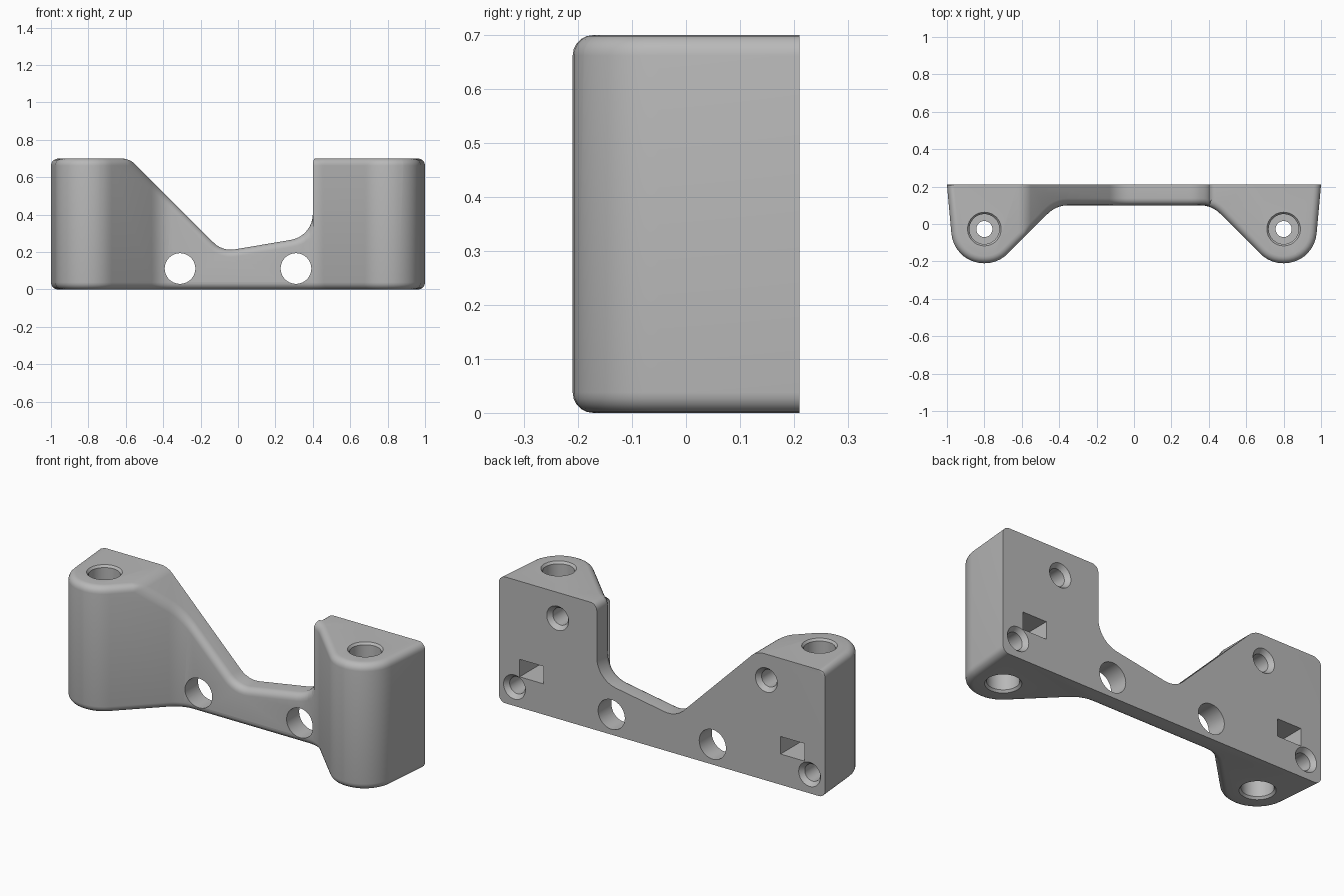
import bpy, bmesh, math
from mathutils import Vector, Matrix

if "Cube" in bpy.data.objects:
    bpy.data.objects.remove(bpy.data.objects["Cube"])

HEIGHT, BACK, ROUND = 0.7, 0.21, 0.038

grey = bpy.data.materials.new("plain_grey")
grey.use_nodes = True
colour = (0.48, 0.48, 0.48, 1)
grey.diffuse_color = colour
grey.node_tree.nodes["Principled BSDF"].inputs["Base Color"].default_value = colour


def filleted(corners):
    """Outline through (a, b, radius) corners, with arcs where radius > 0."""
    out = []
    n = len(corners)
    for i, (a, b, r) in enumerate(corners):
        p = Vector((a, b))
        if r == 0:
            out.append(p)
            continue
        u = (Vector(corners[i - 1][:2]) - p).normalized()
        v = (Vector(corners[(i + 1) % n][:2]) - p).normalized()
        half = u.angle(v) / 2
        centre = p + (u + v).normalized() * (r / math.sin(half))
        start = p + u * (r / math.tan(half)) - centre
        end = p + v * (r / math.tan(half)) - centre
        sweep = start.angle_signed(end)
        steps = max(3, round(abs(sweep) / math.radians(9)))
        for k in range(steps + 1):
            out.append(centre + Matrix.Rotation(-sweep * k / steps, 2) @ start)
    return out


def finish(name, bm):
    bmesh.ops.remove_doubles(bm, verts=bm.verts[:], dist=1e-5)
    bmesh.ops.recalc_face_normals(bm, faces=bm.faces[:])
    mesh = bpy.data.meshes.new(name)
    bm.to_mesh(mesh)
    bm.free()
    obj = bpy.data.objects.new(name, mesh)
    bpy.context.collection.objects.link(obj)
    mesh.materials.append(grey)
    return obj


def prism(name, points, push):
    bm = bmesh.new()
    face = bm.faces.new([bm.verts.new(p) for p in points])
    ext = bmesh.ops.extrude_face_region(bm, geom=[face])
    bmesh.ops.translate(bm, vec=push, verts=[g for g in ext["geom"]
                                             if isinstance(g, bmesh.types.BMVert)])
    return finish(name, bm)


def lathe(name, profile, place):
    """Solid turned from (radius, height) points that start and end on the axis."""
    bm = bmesh.new()
    verts = [bm.verts.new((r, 0, z)) for r, z in profile]
    edges = [bm.edges.new(pair) for pair in zip(verts, verts[1:])]
    bmesh.ops.spin(bm, geom=verts + edges, axis=(0, 0, 1), cent=(0, 0, 0),
                   angle=math.tau, steps=40)
    bmesh.ops.transform(bm, matrix=place, verts=bm.verts[:])
    return finish(name, bm)


def combine(target, tool, operation):
    mod = target.modifiers.new(operation, "BOOLEAN")
    mod.operation, mod.object, mod.solver = operation, tool, "EXACT"
    bpy.context.view_layer.objects.active = target
    bpy.ops.object.modifier_apply(modifier=mod.name)
    bpy.data.objects.remove(tool)


# Plan outline: two rounded bosses joined by a thin web
half = [(-1, BACK, 0), (-0.962, -0.21, 0.175), (-0.726, -0.21, 0.175), (-0.416, 0.1, 0.15)]
plan = filleted(half + [(-x, y, r) for x, y, r in reversed(half)])
bracket = prism("mounting_bracket", [(p.x, p.y, 0) for p in plan], (0, 0, HEIGHT))

# Front outline: sloped shoulder on one side, upright step on the other
front = filleted([(-1.1, 0, 0), (1.1, 0, 0), (1.1, HEIGHT, 0), (0.4, HEIGHT, 0),
                  (0.4, 0.285, 0.14), (-0.083, 0.203, 0.13), (-0.58, HEIGHT, 0),
                  (-1.1, HEIGHT, 0)])
outline = prism("front_outline", [(p.x, -0.5, p.y) for p in front], (0, 1, 0))
combine(bracket, outline, "INTERSECT")

# Round every sharp edge except those around the flat back
bm = bmesh.new()
bm.from_mesh(bracket.data)
bmesh.ops.remove_doubles(bm, verts=bm.verts[:], dist=1e-4)
sharp = [e for e in bm.edges
         if len(e.link_faces) == 2 and e.calc_face_angle(0) > math.radians(30)
         and not all(v.co.y > BACK - 1e-3 for v in e.verts)]
bmesh.ops.bevel(bm, geom=sharp, offset=ROUND, offset_type="OFFSET", segments=5,
                profile=0.5, affect="EDGES", clamp_overlap=False)
bm.to_mesh(bracket.data)
bm.free()


def facing_back(x, z):
    return Matrix.Translation((x, BACK, z)) @ Matrix.Rotation(-math.pi / 2, 4, "X")


for side in (-1, 1):
    # Upright bore, widened at both ends
    rim, bore, pin = 0.09, 0.08, 0.043
    combine(bracket, lathe("upright_bore", [
        (0, -0.02), (rim, -0.02), (rim, 0), (bore, 0.012), (bore, 0.13), (pin, 0.13),
        (pin, 0.45), (bore, 0.45), (bore, HEIGHT - 0.012), (rim, HEIGHT),
        (rim, HEIGHT + 0.02), (0, HEIGHT + 0.02)],
        Matrix.Translation((side * 0.8, -0.027, 0))), "DIFFERENCE")

    # Round hole through the web
    combine(bracket, lathe("web_hole", [(0, -0.5), (0.082, -0.5), (0.082, 0.1), (0, 0.1)],
                           facing_back(side * 0.31, 0.112)), "DIFFERENCE")

    # Chamfered blind screw holes in the back
    for x, z in ((0.64, 0.557), (0.905, 0.105)):
        combine(bracket, lathe("screw_hole", [
            (0, -0.13), (0.047, -0.13), (0.047, -0.025), (0.067, 0), (0.067, 0.02), (0, 0.02)],
            facing_back(side * x, z)), "DIFFERENCE")

    # Square nut slot reaching the upright bore
    x0, x1 = side * 0.8 - 0.073, side * 0.8 + 0.073
    slot = prism("nut_slot", [(x0, -0.1, 0.17), (x1, -0.1, 0.17),
                              (x1, -0.1, 0.267), (x0, -0.1, 0.267)], (0, 0.4, 0))
    combine(bracket, slot, "DIFFERENCE")

# Smooth shading with crisp edges
bpy.ops.object.select_all(action="DESELECT")
bracket.select_set(True)
bpy.context.view_layer.objects.active = bracket
bpy.ops.object.shade_smooth_by_angle(angle=math.radians(30))
